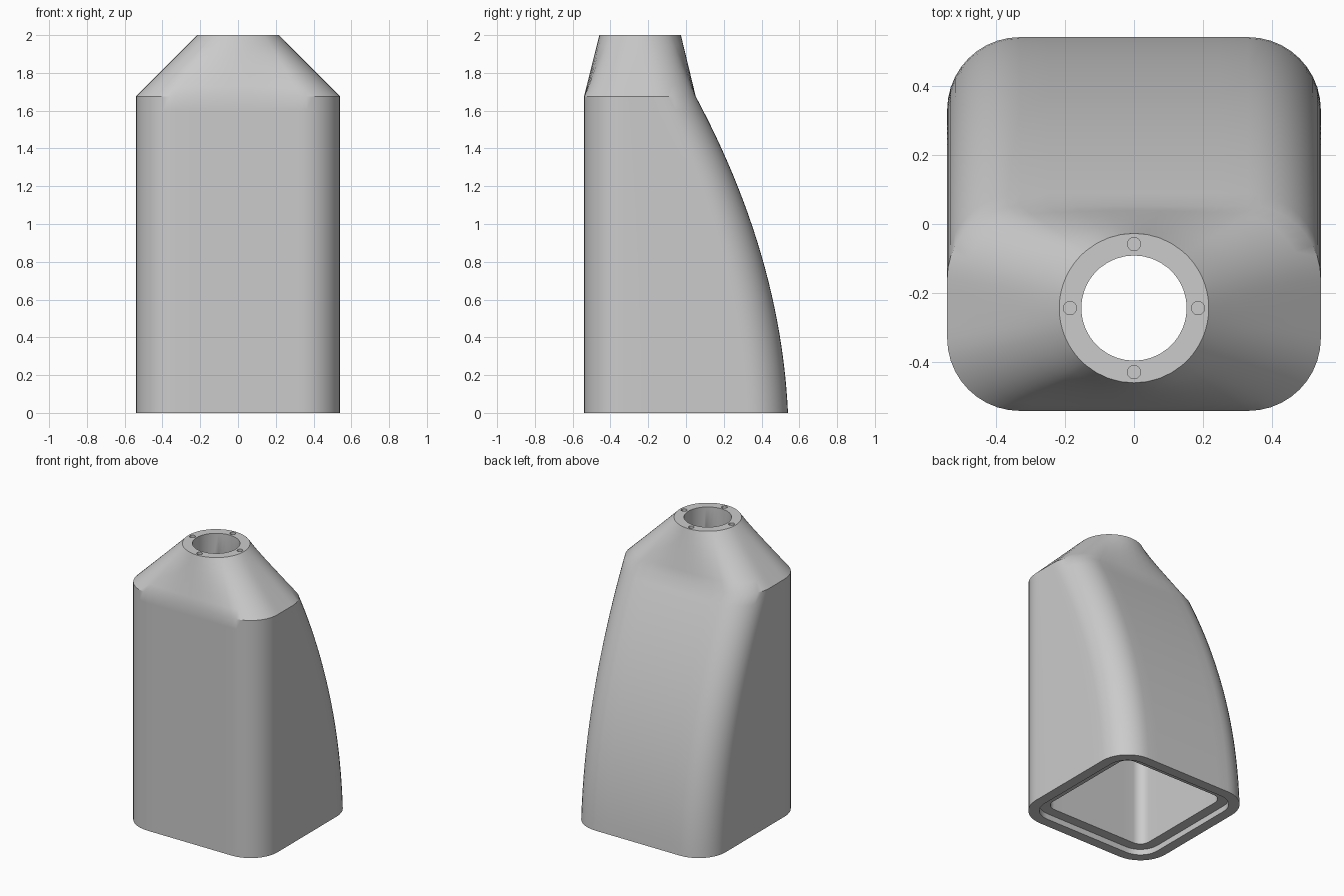
import bpy, bmesh, math

if "Cube" in bpy.data.objects:
    bpy.data.objects.remove(bpy.data.objects["Cube"])

HALF, FRONT, SHOULDER, TOP = 0.54, -0.54, 1.675, 2.0
NECK_Y = -0.243
FLAT, ARC, SIDE = 8, 10, 6      # segments along front/back, corners and sides


def back(z):
    """Curved back profile."""
    return 0.54 - 0.047 * z - 0.146 * z * z


def rounded_rect(z, inset=0.0):
    """Rounded rectangle cross-section at height z, counter-clockwise from front left."""
    r = 0.21 - inset
    x = HALF - inset - r
    y0, y1 = FRONT + inset + r, back(z) - inset - r
    corners = [(x, y0, -90, FLAT), (x, y1, 0, SIDE), (-x, y1, 90, FLAT), (-x, y0, 180, SIDE)]
    pts = []
    prev = (-x, y0 - r)
    for cx, cy, start, n in corners:
        a = math.radians(start)
        end = (cx + r * math.cos(a), cy + r * math.sin(a))
        for i in range(n):
            t = i / n
            pts.append((prev[0] + (end[0] - prev[0]) * t, prev[1] + (end[1] - prev[1]) * t, z))
        for i in range(ARC):
            b = a + math.pi / 2 * i / ARC
            pts.append((cx + r * math.cos(b), cy + r * math.sin(b), z))
        prev = (cx + r * math.cos(a + math.pi / 2), cy + r * math.sin(a + math.pi / 2))
    return pts


def circle(z, radius, match):
    """Circle whose points follow the arc length of the matching section."""
    n = len(match)
    lengths = [math.dist(match[i], match[(i + 1) % n]) for i in range(n)]
    total, run, pts = sum(lengths), -sum(lengths[:FLAT]) / 2, []
    for d in lengths:
        a = -math.pi / 2 + 2 * math.pi * run / total
        pts.append((radius * math.cos(a), NECK_Y + radius * math.sin(a), z))
        run += d
    return pts


def blend(a, b, steps):
    """Straight loft from ring a to ring b, without its end rings."""
    return [[tuple(p + (q - p) * i / steps for p, q in zip(u, v)) for u, v in zip(a, b)]
            for i in range(1, steps)]


# Rings run up the outside, over the collar, and down the inside
LEVELS, WALL, INNER_TOP = 24, 0.14, 1.61
RIM, STEP = 0.07, 0.04
rings = [rounded_rect(SHOULDER * i / LEVELS) for i in range(LEVELS + 1)]
shoulder = rings[-1]
collar = circle(TOP, 0.216, shoulder)
rings += blend(shoulder, collar, 6) + [collar]
inner = rounded_rect(INNER_TOP, WALL)
neck = circle(1.85, 0.152, shoulder)
rings += [circle(TOP, 0.152, shoulder), neck] + blend(neck, inner, 6)
rings += [rounded_rect(INNER_TOP + (STEP - INNER_TOP) * i / LEVELS, WALL)
          for i in range(LEVELS + 1)]
# Stepped recess around the bottom opening
rings += [rounded_rect(STEP, RIM), rounded_rect(0.0, RIM)]

bm = bmesh.new()
loops = [[bm.verts.new(p) for p in ring] for ring in rings]
for k, low in enumerate(loops):
    high = loops[(k + 1) % len(loops)]
    for i in range(len(low)):
        j = (i + 1) % len(low)
        bm.faces.new((low[i], low[j], high[j], high[i]))
bmesh.ops.recalc_face_normals(bm, faces=bm.faces[:])
mesh = bpy.data.meshes.new("hollow_housing")
bm.to_mesh(mesh)
bm.free()
housing = bpy.data.objects.new("hollow_housing", mesh)
bpy.context.collection.objects.link(housing)

grey = bpy.data.materials.new("plain grey")
grey.diffuse_color = (0.6, 0.6, 0.6, 1)
grey.use_nodes = True
grey.node_tree.nodes["Principled BSDF"].inputs["Base Color"].default_value = grey.diffuse_color
mesh.materials.append(grey)

# Four blind screw holes in the collar
bm = bmesh.new()
for i in range(4):
    a = i * math.pi / 2
    made = bmesh.ops.create_cone(bm, cap_ends=True, segments=24, radius1=0.019,
                                 radius2=0.019, depth=0.16)
    bmesh.ops.translate(bm, verts=made["verts"],
                        vec=(0.185 * math.cos(a), NECK_Y + 0.185 * math.sin(a), TOP))
cut_mesh = bpy.data.meshes.new("screw_hole_cutter")
bm.to_mesh(cut_mesh)
bm.free()
cut_mesh.materials.append(grey)
cutter = bpy.data.objects.new("screw_hole_cutter", cut_mesh)
bpy.context.collection.objects.link(cutter)
cutter.hide_render = True

holes = housing.modifiers.new("screw holes", 'BOOLEAN')
holes.operation, holes.solver, holes.object = 'DIFFERENCE', 'EXACT', cutter
bpy.context.view_layer.objects.active = housing
housing.select_set(True)
bpy.ops.object.modifier_apply(modifier=holes.name)
bpy.data.objects.remove(cutter)
bpy.ops.object.shade_smooth_by_angle(angle=math.radians(30))
